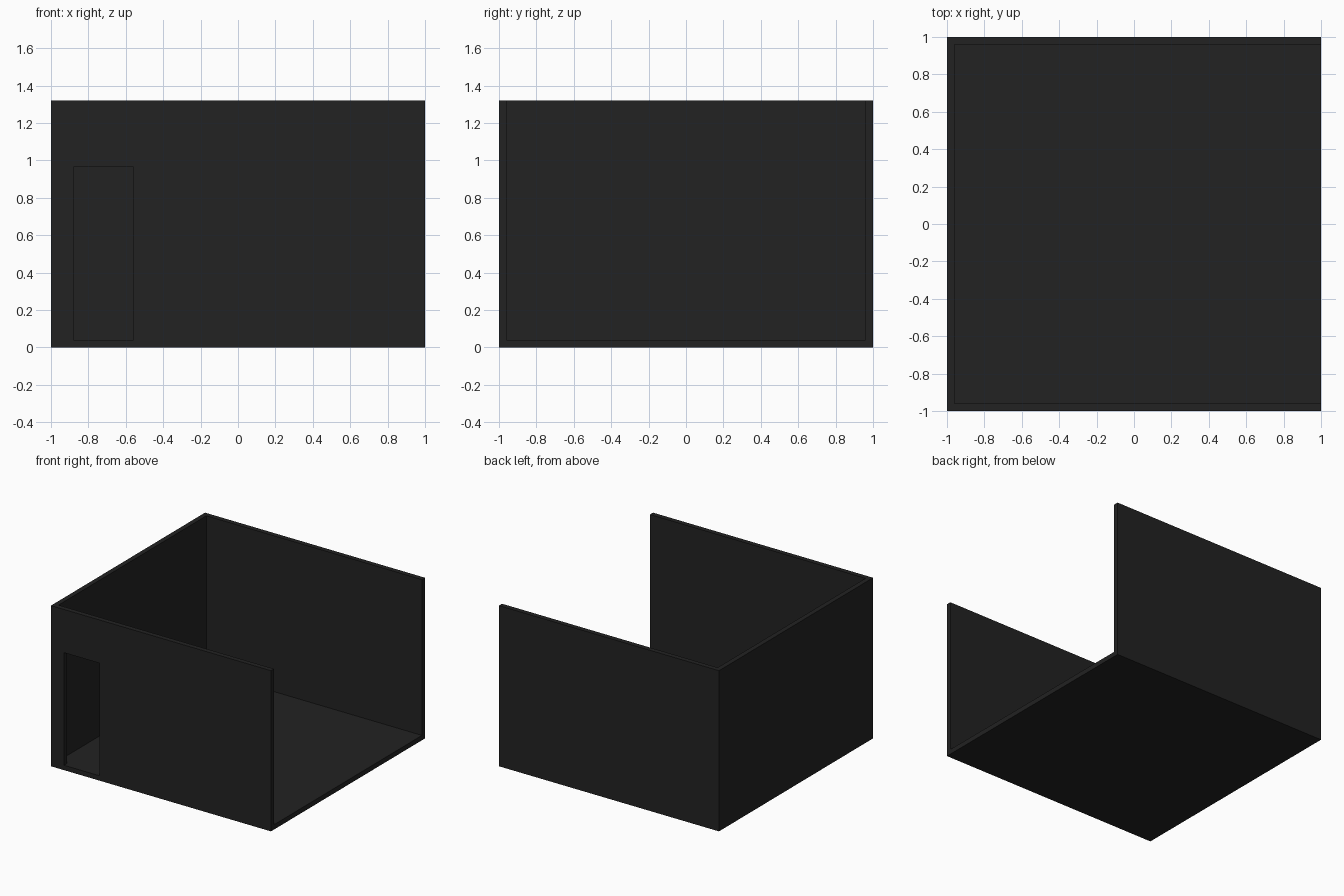
import bpy

cube = bpy.data.objects.get("Cube")
if cube:
    bpy.data.objects.remove(cube, do_unlink=True)

HEIGHT = 1.32
WALL = 0.04

# Single dark material
dark = bpy.data.materials.new("charcoal")
dark.use_nodes = True
COLOUR = (0.016, 0.016, 0.016, 1)
dark.diffuse_color = COLOUR
dark.node_tree.nodes["Principled BSDF"].inputs["Base Color"].default_value = COLOUR


def box(name, low, high):
    """Box between two opposite corners."""
    centre = [(a + b) / 2 for a, b in zip(low, high)]
    bpy.ops.mesh.primitive_cube_add(size=1, location=centre)
    obj = bpy.context.object
    obj.name = name
    obj.scale = [b - a for a, b in zip(low, high)]
    bpy.ops.object.transform_apply(location=True, rotation=False, scale=True)
    obj.data.materials.append(dark)
    return obj


def cut(target, cutter):
    """Subtract the cutter and remove it."""
    cutter.hide_render = True
    mod = target.modifiers.new(cutter.name, "BOOLEAN")
    mod.operation = "DIFFERENCE"
    mod.solver = "EXACT"
    mod.object = cutter
    bpy.context.view_layer.objects.active = target
    bpy.ops.object.modifier_apply(modifier=mod.name)
    bpy.data.objects.remove(cutter, do_unlink=True)


# Room shell: floor and three walls, open at the top and on the +x side
room = box("room_shell", (-1, -1, 0), (1, 1, HEIGHT))
cut(room, box("room_space", (WALL - 1, WALL - 1, WALL), (1.2, 1 - WALL, HEIGHT + 0.2)))

# Doorway through the front wall, down to floor level
cut(room, box("doorway", (-0.88, -1.1, WALL), (-0.56, -0.9, 0.965)))
